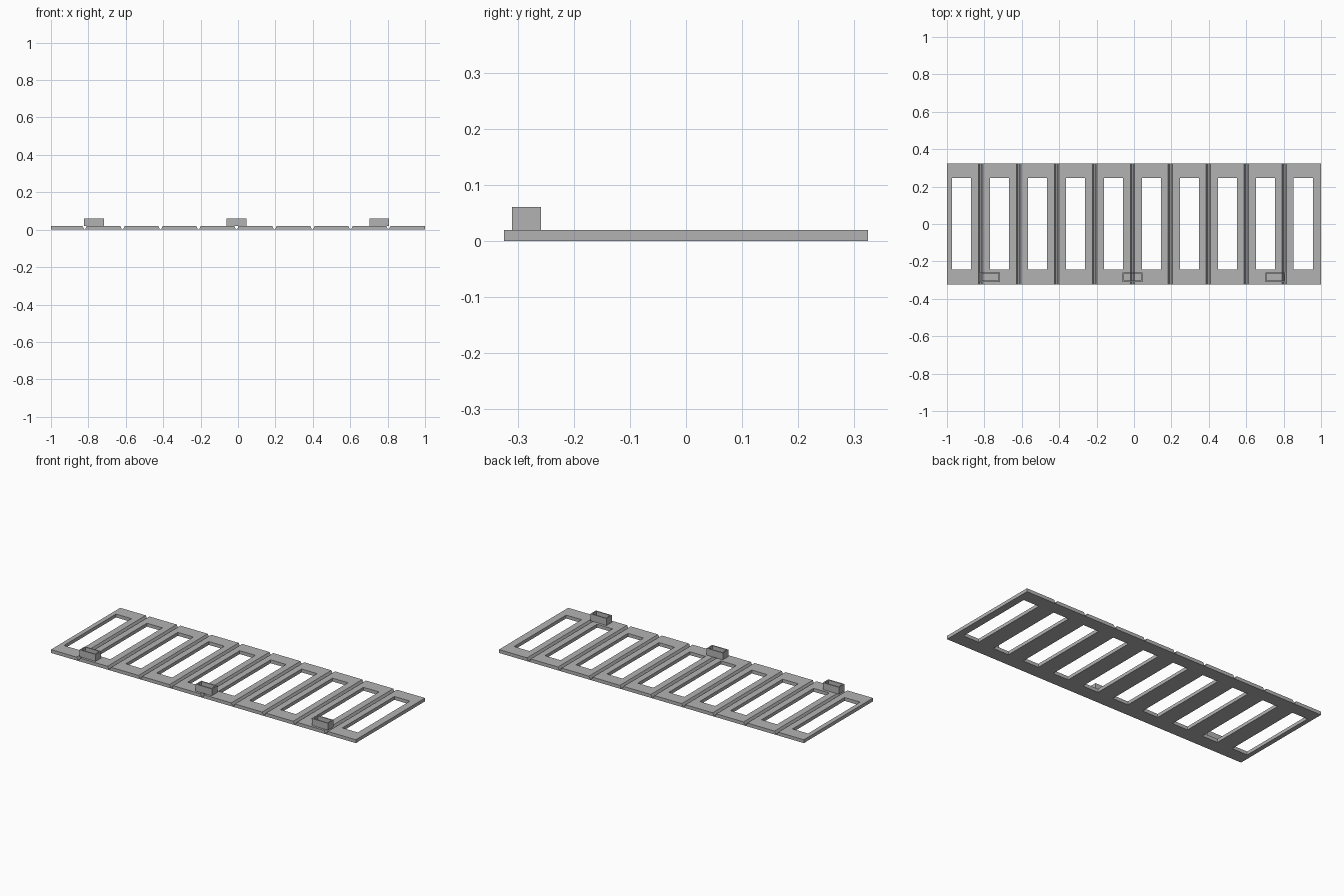
import bpy, bmesh

if "Cube" in bpy.data.objects:
    bpy.data.objects.remove(bpy.data.objects["Cube"])

HALF_Y, THICK, PITCH = 0.324, 0.02, 0.203
SLOTS = 10

grey = bpy.data.materials.new("light_grey")
grey.use_nodes = True
colour = (0.45, 0.45, 0.45, 1)
grey.diffuse_color = colour
grey.node_tree.nodes["Principled BSDF"].inputs["Base Color"].default_value = colour


def finish(name, bm):
    bmesh.ops.recalc_face_normals(bm, faces=bm.faces)
    mesh = bpy.data.meshes.new(name)
    bm.to_mesh(mesh)
    bm.free()
    mesh.materials.append(grey)
    obj = bpy.data.objects.new(name, mesh)
    bpy.context.collection.objects.link(obj)
    return obj


def add_box(bm, x0, x1, y0, y1, z0, z1):
    verts = bmesh.ops.create_cube(bm, size=1)["verts"]
    for v in verts:
        v.co.x = x1 if v.co.x > 0 else x0
        v.co.y = y1 if v.co.y > 0 else y0
        v.co.z = z1 if v.co.z > 0 else z0
    return verts


# Plate: end profile with hinge grooves in the top, extruded front to back
profile = [(-1, 0), (-1, THICK)]
for i in range(SLOTS - 1):
    x = -0.82 + i * PITCH
    profile += [(x - 0.012, THICK), (x - 0.004, 0.004), (x + 0.004, 0.004), (x + 0.012, THICK)]
profile += [(1, THICK), (1, 0)]
bm = bmesh.new()
face = bm.faces.new([bm.verts.new((x, -HALF_Y, z)) for x, z in profile])
grown = bmesh.ops.extrude_face_region(bm, geom=[face])["geom"]
bmesh.ops.translate(bm, verts=[g for g in grown if isinstance(g, bmesh.types.BMVert)],
                    vec=(0, 2 * HALF_Y, 0))
plate = finish("slotted_plate", bm)

# Slots cut through every panel
bm = bmesh.new()
for i in range(SLOTS):
    x = -0.922 + i * PITCH
    add_box(bm, x - 0.051, x + 0.051, -0.242, 0.246, -0.1, 0.1)
cutter = finish("slot_cutter", bm)
cutter.hide_render = True
cut = plate.modifiers.new("slots", 'BOOLEAN')
cut.operation = 'DIFFERENCE'
cut.solver = 'EXACT'
cut.object = cutter
bpy.context.view_layer.objects.active = plate
bpy.ops.object.modifier_apply(modifier=cut.name)
bpy.data.objects.remove(cutter)

# Open-topped sockets along the front edge
for side, x in (("right", -0.77), ("middle", -0.008), ("left", 0.755)):
    bm = bmesh.new()
    add_box(bm, x - 0.053, x + 0.053, -0.31, -0.258, THICK, 0.061)
    ends = [f for f in bm.faces if abs(f.normal.z) > 0.9]
    bmesh.ops.inset_individual(bm, faces=ends, thickness=0.01)
    bmesh.ops.bridge_loops(bm, edges=[e for f in ends for e in f.edges])
    bmesh.ops.delete(bm, geom=ends, context='FACES_ONLY')
    finish(side + "_socket", bm)
